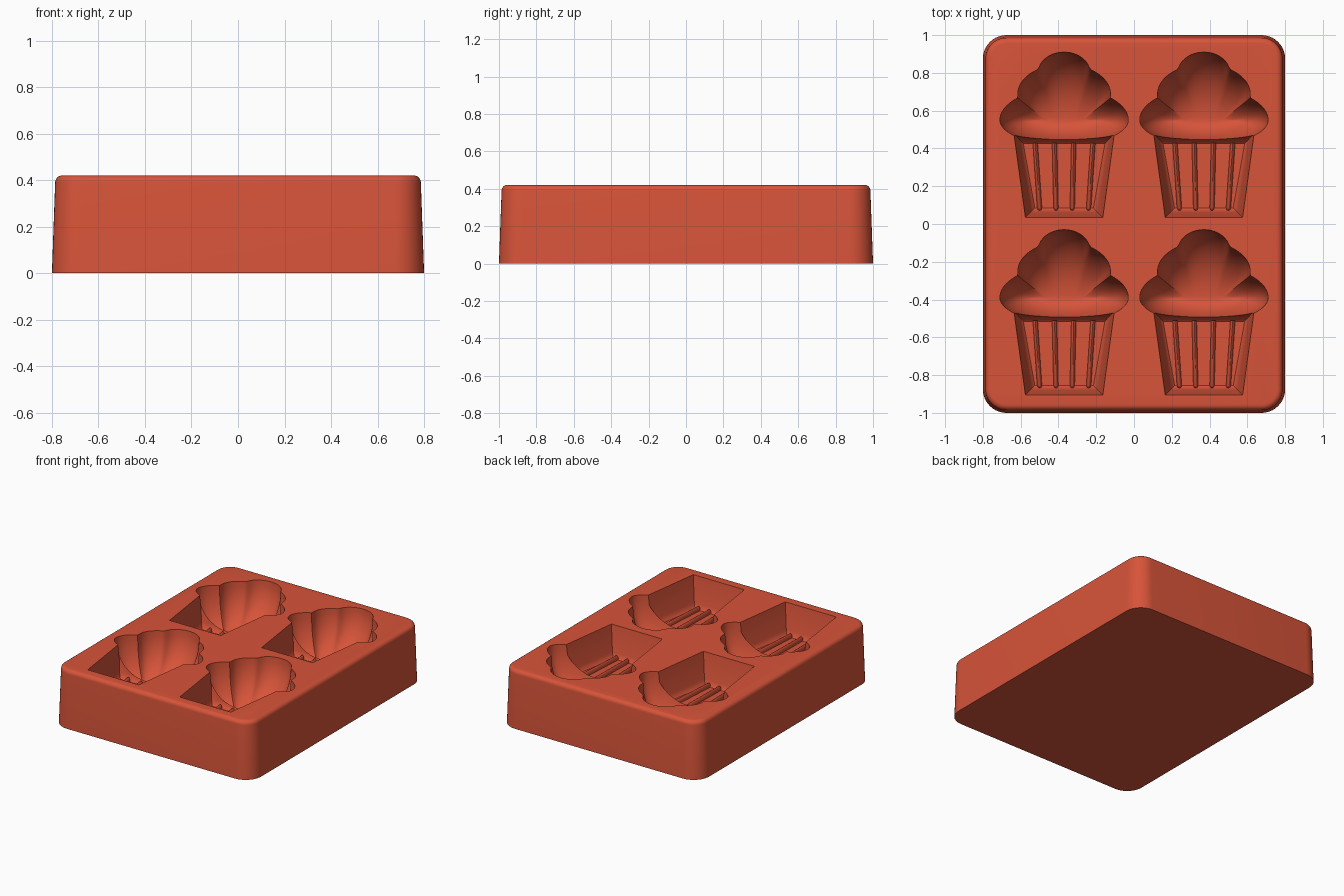
import bpy, bmesh
from math import cos, sin, pi, sqrt

default = bpy.data.objects.get("Cube")
if default:
    bpy.data.objects.remove(default, do_unlink=True)

HEIGHT = 0.42
RED = (0.68, 0.088, 0.041, 1.0)
material = bpy.data.materials.new("silicone red")
material.use_nodes = True
material.diffuse_color = RED
material.node_tree.nodes["Principled BSDF"].inputs["Base Color"].default_value = RED


def loft(name, rings):
    """Closed solid through rings with equal point counts, listed upwards."""
    bm = bmesh.new()
    loops = [[bm.verts.new(p) for p in ring] for ring in rings]
    n = len(loops[0])
    for low, high in zip(loops, loops[1:]):
        for i in range(n):
            j = (i + 1) % n
            bm.faces.new((low[i], low[j], high[j], high[i]))
    bm.faces.new(loops[0][::-1])
    bm.faces.new(loops[-1])
    bmesh.ops.recalc_face_normals(bm, faces=bm.faces)
    mesh = bpy.data.meshes.new(name)
    bm.to_mesh(mesh)
    bm.free()
    mesh.materials.append(material)
    obj = bpy.data.objects.new(name, mesh)
    bpy.context.collection.objects.link(obj)
    return obj


def smooth(obj, degrees=32):
    bpy.ops.object.select_all(action="DESELECT")
    obj.select_set(True)
    bpy.context.view_layer.objects.active = obj
    bpy.ops.object.shade_smooth_by_angle(angle=degrees * pi / 180)


def rounded_rect(hx, hy, r, z, steps=10):
    corners = [(1, 1, 0), (-1, 1, pi / 2), (-1, -1, pi), (1, -1, 1.5 * pi)]
    return [(sx * (hx - r) + r * cos(a + k * pi / 2 / steps),
             sy * (hy - r) + r * sin(a + k * pi / 2 / steps), z)
            for sx, sy, a in corners for k in range(steps + 1)]


# Tray block: drafted walls and a rounded top rim
sections = [(0, 0), (HEIGHT - 0.03, 0.014)]
sections += [(HEIGHT - 0.03 + 0.03 * sin(k * pi / 12), 0.044 - 0.03 * cos(k * pi / 12))
             for k in range(1, 7)]
tray = loft("mold_tray", [rounded_rect(0.8 - d, 1 - d, 0.125 - d, z) for z, d in sections])


# Frosting hollow: outline of three stacked lobes, narrowing to a trough
def lobe_reach(angle, cy, rx, ry, origin):
    dx, dy, oy = cos(angle) / rx, sin(angle) / ry, (origin - cy) / ry
    a, b, c = dx * dx + dy * dy, dy * oy, oy * oy - 1
    disc = b * b - a * c
    return (-b + sqrt(disc)) / a if disc >= 0 else 0


def frosting_outline(origin, count=120):
    lobes = [(0.69, 0.245, 0.155), (0.80, 0.138, 0.11)]
    points = []
    for i in range(count):
        a = 2 * pi * (i + 0.5) / count
        base = (origin, 0.34, 0.17 if sin(a) > 0 else 0.13)
        r = max(lobe_reach(a, *lobe, origin) for lobe in [base] + lobes)
        points.append((r * cos(a), origin + r * sin(a)))
    return points


def frosting_cutter(cx, cy):
    origin, depth, steps = 0.55, 0.32, 12
    outline = frosting_outline(origin)
    rings = []
    for k in range(steps + 1):
        t = (pi / 2 - 0.05) * (1 - k / steps)
        s, z = cos(t), HEIGHT - depth * sin(t)
        rings.append([(cx + x * (0.4 + 0.6 * s), cy + origin + (y - origin) * s, z)
                      for x, y in outline])
    rings.append([(x, y, HEIGHT + 0.05) for x, y, z in rings[-1]])
    return loft("frosting_cutter", rings)


# Wrapper hollow: tapered cup with drafted sides and a flat floor
CUP_DEPTH = 0.22


def cup_cutter(cx, cy):
    rings = []
    for z, d in [(-CUP_DEPTH, 0.05), (-CUP_DEPTH + 0.012, 0.037),
                 (-CUP_DEPTH + 0.035, 0.027), (0, 0), (0.05, 0)]:
        low, high = 0.035 + d, 0.48 - d * 1.1
        wl, wh = 0.205 - d, 0.266 - d
        rings.append([(cx + x, cy + y, HEIGHT + z) for x, y in
                      [(-wl, low), (wl, low), (wh, high), (-wh, high)]])
    return loft("cup_cutter", rings)


# Raised pleat on the cup floor: half-round bar with a rounded outer end
def pleat(cx, cy, index):
    x_low, x_high = (index - 1.5) * 0.086, (index - 1.5) * 0.102
    rings = []
    for t, scale in [(0, 0.35), (0.015, 0.8), (0.04, 1), (1, 1)]:
        x = cx + x_low + (x_high - x_low) * t
        y = cy + 0.07 + 0.36 * t
        rings.append([(x + 0.013 * scale * cos(a), y,
                       HEIGHT - CUP_DEPTH - 0.005 + 0.035 * scale * sin(a))
                      for a in [k * pi / 8 for k in range(9)]])
    return loft("cup_pleat", rings)


# Cut the four hollows and add their pleats
cutters = []
for cx in (-0.37, 0.37):
    for cy in (0, -0.94):
        cutters += [cup_cutter(cx, cy), frosting_cutter(cx, cy)]
        for index in range(4):
            smooth(pleat(cx, cy, index), 50)

for cutter in cutters:
    cutter.hide_render = True
    cut = tray.modifiers.new("hollow", "BOOLEAN")
    cut.operation = "DIFFERENCE"
    cut.solver = "EXACT"
    cut.object = cutter

depsgraph = bpy.context.evaluated_depsgraph_get()
carved = bpy.data.meshes.new_from_object(tray.evaluated_get(depsgraph))
tray.modifiers.clear()
tray.data = carved
carved.materials.clear()
carved.materials.append(material)
for polygon in carved.polygons:
    polygon.material_index = 0
for cutter in cutters:
    bpy.data.objects.remove(cutter, do_unlink=True)
smooth(tray)
